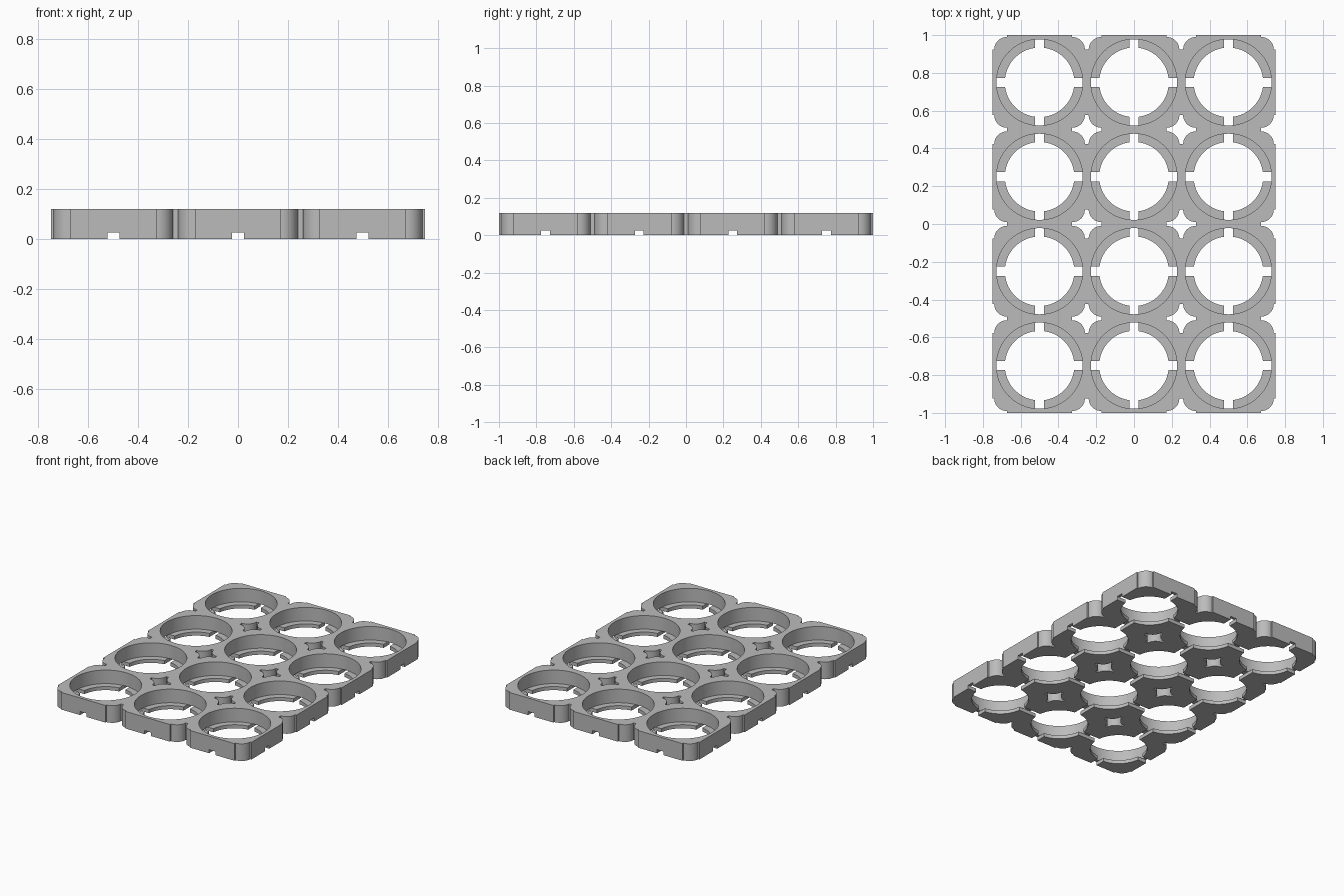
import bpy
import bmesh
from math import pi, cos, sin, radians
from mathutils import Matrix, Vector

old = bpy.data.objects.get("Cube")
if old:
    bpy.data.objects.remove(old, do_unlink=True)

COLS, ROWS, PITCH = 3, 4, 0.5
HEIGHT, LIP = 0.12, 0.025            # tray height, thickness of the seat lip
WELL_R, BORE_R = 0.228, 0.184        # cell well and opening through the lip
SLOT = 0.048                         # wire channel width
REACH, STEP = 0.077, 0.01            # extent and tip half width of corner cut-outs
OVER = 0.05                          # cutter overshoot


def centres(n):
    return [(i - (n - 1) / 2) * PITCH for i in range(n)]


def new_object(name, bm):
    bmesh.ops.recalc_face_normals(bm, faces=bm.faces)
    mesh = bpy.data.meshes.new(name)
    bm.to_mesh(mesh)
    bm.free()
    obj = bpy.data.objects.new(name, mesh)
    bpy.context.collection.objects.link(obj)
    return obj


def add_box(bm, size, centre):
    bmesh.ops.create_cube(bm, size=1, matrix=Matrix.Translation(centre) @ Matrix.Diagonal((*size, 1)))


def add_prism(bm, outline, x, y, z0, z1):
    face = bm.faces.new([bm.verts.new((x + px, y + py, z0)) for px, py in outline])
    out = bmesh.ops.extrude_face_region(bm, geom=[face])["geom"]
    top = [v for v in out if isinstance(v, bmesh.types.BMVert)]
    bmesh.ops.translate(bm, verts=top, vec=Vector((0, 0, z1 - z0)))


def prism_cutters(name, outline, xs, ys, z0, z1):
    bm = bmesh.new()
    for x in xs:
        for y in ys:
            add_prism(bm, outline, x, y, z0, z1)
    return new_object(name, bm)


def circle(radius, n=96):
    return [(radius * cos(2 * pi * i / n), radius * sin(2 * pi * i / n)) for i in range(n)]


def slot_cutter(name, size, spots):
    bm = bmesh.new()
    for x, y in spots:
        add_box(bm, size, (x, y, (LIP - OVER) / 2))
    return new_object(name, bm)


# Four-pointed cut-out where the rounded corners of the cells meet
star = []
for quarter in range(4):
    ca, sa = cos(quarter * pi / 2), sin(quarter * pi / 2)
    for i in range(17):
        a = -pi / 2 - i / 16 * pi / 2
        px = REACH + (REACH - STEP) * cos(a)
        py = REACH + (REACH - STEP) * sin(a)
        star.append((px * ca - py * sa, px * sa + py * ca))

# Solid slab
bm = bmesh.new()
add_box(bm, (COLS * PITCH, ROWS * PITCH, HEIGHT), (0, 0, HEIGHT / 2))
tray = new_object("cell_tray", bm)

# Cutters: corner stars, wells, bores and wire channels both ways
xs, ys = centres(COLS), centres(ROWS)
slot_h = LIP + OVER
cutters = [
    prism_cutters("corner_cutter", star, centres(COLS + 1), centres(ROWS + 1), -OVER, HEIGHT + OVER),
    prism_cutters("well_cutter", circle(WELL_R), xs, ys, LIP, HEIGHT + OVER),
    prism_cutters("bore_cutter", circle(BORE_R), xs, ys, -OVER, HEIGHT),
    slot_cutter("long_channel_cutter", (SLOT, ROWS * PITCH + OVER, slot_h), [(x, 0) for x in xs]),
    slot_cutter("cross_channel_cutter", (COLS * PITCH + OVER, SLOT, slot_h), [(0, y) for y in ys]),
]
for cutter in cutters:
    cutter.hide_render = True
    mod = tray.modifiers.new(cutter.name, "BOOLEAN")
    mod.operation, mod.solver, mod.object = "DIFFERENCE", "EXACT", cutter

# Bake the cuts and drop the cutters
graph = bpy.context.evaluated_depsgraph_get()
baked = bpy.data.meshes.new_from_object(tray.evaluated_get(graph))
tray.modifiers.clear()
tray.data = baked
for cutter in cutters:
    bpy.data.objects.remove(cutter, do_unlink=True)

# Plain grey plastic
grey = bpy.data.materials.new("grey_plastic")
grey.use_nodes = True
colour = (0.5, 0.5, 0.5, 1)
grey.diffuse_color = colour
grey.node_tree.nodes["Principled BSDF"].inputs["Base Color"].default_value = colour
tray.data.materials.clear()
tray.data.materials.append(grey)

# Smooth curved walls, crisp edges
bpy.ops.object.select_all(action="DESELECT")
tray.select_set(True)
bpy.context.view_layer.objects.active = tray
bpy.ops.object.shade_smooth_by_angle(angle=radians(30))
